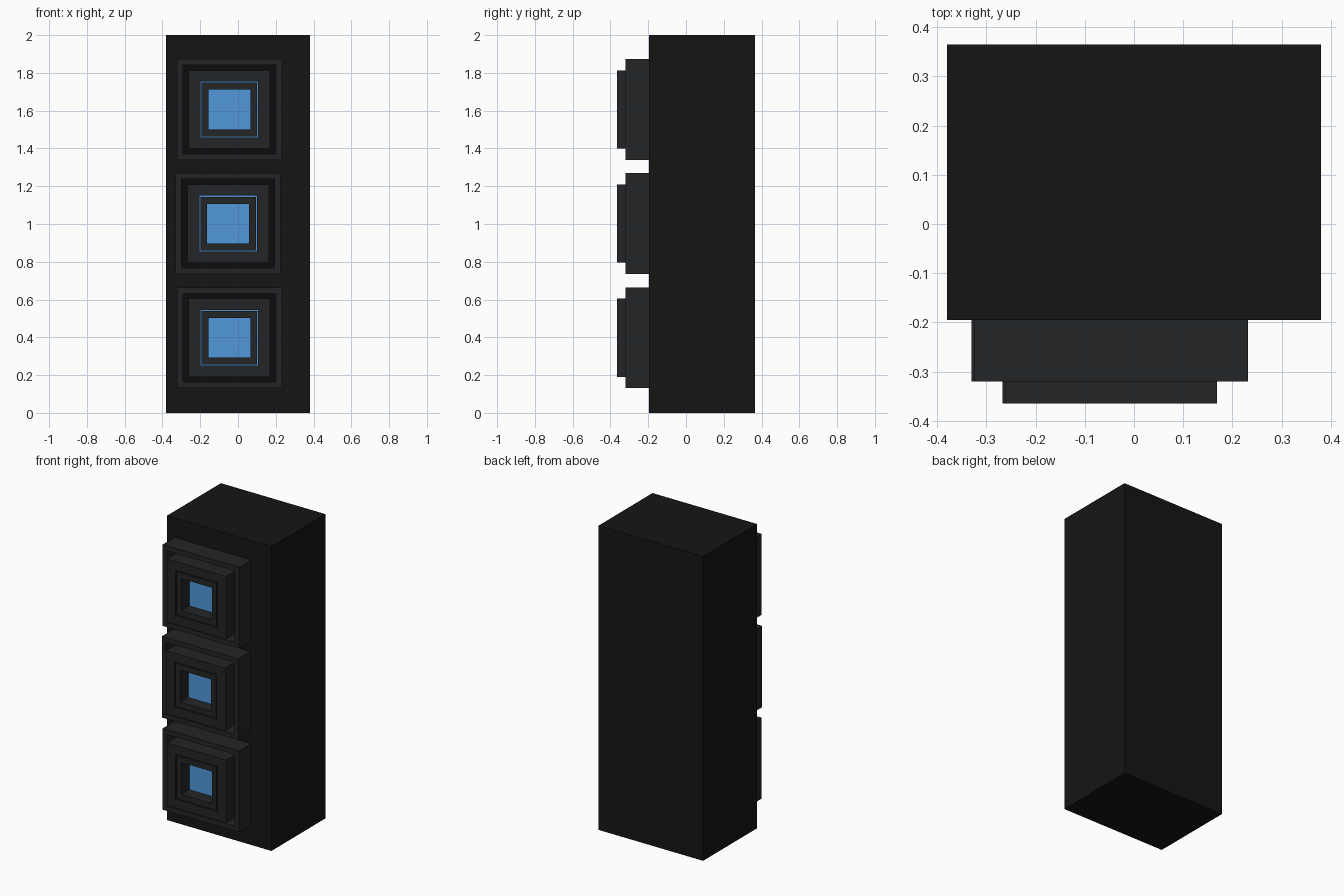
import bpy, bmesh

if "Cube" in bpy.data.objects:
    bpy.data.objects.remove(bpy.data.objects["Cube"])


def material(name, rgb):
    m = bpy.data.materials.new(name)
    m.diffuse_color = (*rgb, 1)
    m.use_nodes = True
    m.node_tree.nodes["Principled BSDF"].inputs["Base Color"].default_value = m.diffuse_color
    return m


BLACK = material("matte_black", (0.0075, 0.0075, 0.0075))
DARK = material("charcoal", (0.017, 0.018, 0.019))
SHADOW = material("deep_black", (0.0035, 0.0037, 0.004))
BLUE = material("blue", (0.084, 0.31, 0.72))


def finish(name, bm, mat):
    bmesh.ops.recalc_face_normals(bm, faces=bm.faces)
    me = bpy.data.meshes.new(name)
    bm.to_mesh(me)
    bm.free()
    me.materials.append(mat)
    ob = bpy.data.objects.new(name, me)
    bpy.context.collection.objects.link(ob)
    return ob


def rect(bm, cx, cz, half, y):
    hx, hz = half
    return [bm.verts.new((cx + sx * hx, y, cz + sz * hz))
            for sx, sz in ((-1, -1), (1, -1), (1, 1), (-1, 1))]


def bridge(bm, a, b):
    for i in range(4):
        j = (i + 1) % 4
        bm.faces.new((a[i], a[j], b[j], b[i]))


def block(name, cx, cz, half, y0, y1, mat):
    bm = bmesh.new()
    a, b = rect(bm, cx, cz, half, y0), rect(bm, cx, cz, half, y1)
    bridge(bm, a, b)
    bm.faces.new(a)
    bm.faces.new(b)
    return finish(name, bm, mat)


def ring(name, cx, cz, outer, inner, y0, y1, mat):
    bm = bmesh.new()
    loops = [rect(bm, cx, cz, h, y) for h, y in
             ((outer, y0), (outer, y1), (inner, y1), (inner, y0))]
    for i in range(4):
        bridge(bm, loops[i], loops[(i + 1) % 4])
    return finish(name, bm, mat)


# Main cabinet
block("cabinet", 0, 1.0, (0.38, 1.0), -0.195, 0.365, BLACK)

# Three stacked lamp units, the middle one nudged sideways
for tag, cx, cz in (("top", -0.046, 1.606), ("middle", -0.052, 1.002), ("bottom", -0.046, 0.398)):
    # outer frame and the dark floor of its groove
    ring(tag + "_outer_frame", cx, cz, (0.278, 0.267), (0.246, 0.235), -0.32, -0.195, DARK)
    block(tag + "_groove_floor", cx, cz, (0.246, 0.235), -0.215, -0.195, SHADOW)
    # raised inner housing
    ring(tag + "_housing", cx, cz, (0.215, 0.207), (0.153, 0.148), -0.365, -0.215, DARK)
    # bezel with a thin gap around it, in front of the glowing panel
    ring(tag + "_bezel", cx, cz, (0.147, 0.142), (0.111, 0.105), -0.365, -0.282, DARK)
    block(tag + "_light_panel", cx, cz, (0.153, 0.148), -0.282, -0.215, BLUE)
